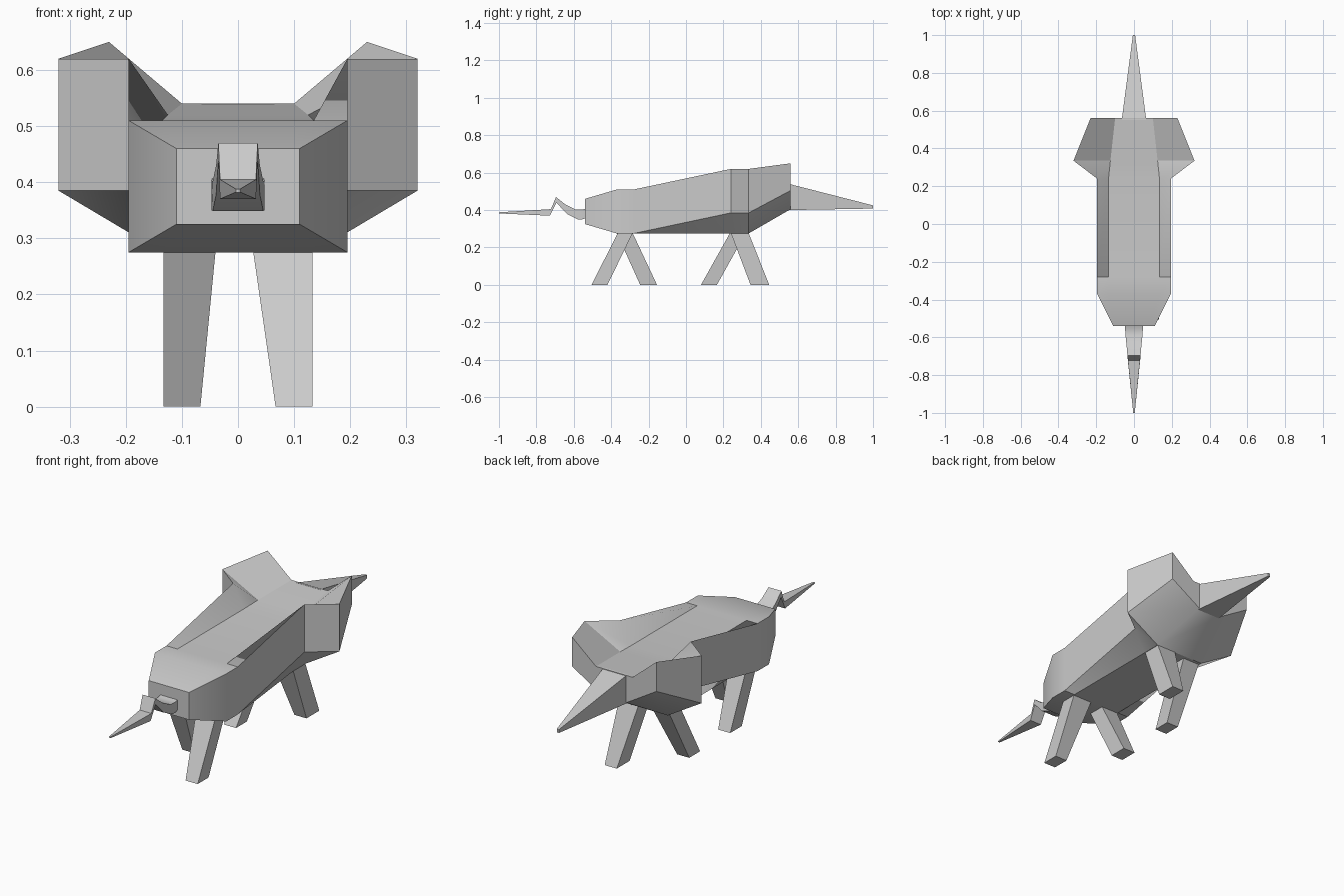
import bpy, bmesh
from mathutils import Vector

if "Cube" in bpy.data.objects:
    bpy.data.objects.remove(bpy.data.objects["Cube"])


def loft(name, rings):
    """Skin equal-length rings of points and cap both ends."""
    bm = bmesh.new()
    loops = [[bm.verts.new(Vector(p)) for p in r] for r in rings]
    n = len(loops[0])
    for a, b in zip(loops, loops[1:]):
        for i in range(n):
            j = (i + 1) % n
            bm.faces.new((a[i], a[j], b[j], b[i]))
    bm.faces.new(loops[0][::-1])
    bm.faces.new(loops[-1])
    bmesh.ops.recalc_face_normals(bm, faces=bm.faces[:])
    me = bpy.data.meshes.new(name)
    bm.to_mesh(me)
    bm.free()
    ob = bpy.data.objects.new(name, me)
    bpy.context.collection.objects.link(ob)
    bpy.context.view_layer.objects.active = ob
    ob.select_set(True)
    bpy.ops.object.shade_smooth_by_angle(angle=0.5)
    ob.select_set(False)
    return ob


def mirrored(half, y):
    """Full ring from the +x half of a cross-section."""
    pts = [(x, y, z) for x, z in half]
    return pts + [(-x, y, z) for x, y, z in reversed(pts)]


# body: floor of back groove, ridge, lower side, belly for each station
body = [
    (-.54, [(.08, .46), (.11, .46), (.11, .325), (.08, .325)]),
    (-.37, [(.135, .51), (.195, .51), (.195, .275), (.135, .275)]),
    (-.28, [(.135, .51), (.195, .51), (.195, .275), (.135, .275)]),
    (.24, [(.135, .51), (.195, .62), (.195, .385), (.135, .275)]),
    (.335, [(.125, .52), (.32, .62), (.32, .385), (.135, .275)]),
    (.56, [(.10, .54), (.23, .65), (.23, .505), (.065, .405)]),
]
loft("body", [mirrored(half, y) for y, half in body])


def strip_ring(top, bottom, w):
    (ty, tz), (by, bz) = top, bottom
    return [(w, ty, tz), (w, by, bz), (-w, by, bz), (-w, ty, tz)]


# rear spike
loft("rear_spike", [
    strip_ring((.55, .54), (.55, .40), .065),
    strip_ring((1, .425), (1, .408), .006)])

# curled neck at the front ending in a pointed tip
neck = [
    ((-.53, .41), (-.53, .36), .046),
    ((-.555, .402), (-.555, .35), .047),
    ((-.59, .402), (-.575, .349), .045),
    ((-.645, .43), (-.635, .378), .039),
    ((-.695, .47), (-.693, .44), .035),
    ((-.722, .405), (-.728, .37), .032),
    ((-1, .388), (-1, .382), .004),
]
loft("front_neck_spike", [strip_ring(*s) for s in neck])

# striding legs: side, foot y range, hip y range, inner x at hip
legs = [
    ("front_leg_right", 1, (-.505, -.42), (-.365, -.285), .027),
    ("front_leg_left", -1, (-.245, -.155), (-.37, -.285), .04),
    ("rear_leg_right", 1, (.345, .445), (.24, .335), .027),
    ("rear_leg_left", -1, (.08, .165), (.235, .32), .04),
]
for name, s, foot, hip, inner in legs:
    rings = []
    for (y0, y1), x0, z in ((foot, .067, 0), (hip, inner, .277)):
        rings.append([(s * x0, y0, z), (s * .133, y0, z),
                      (s * .133, y1, z), (s * x0, y1, z)])
    loft(name, rings)
